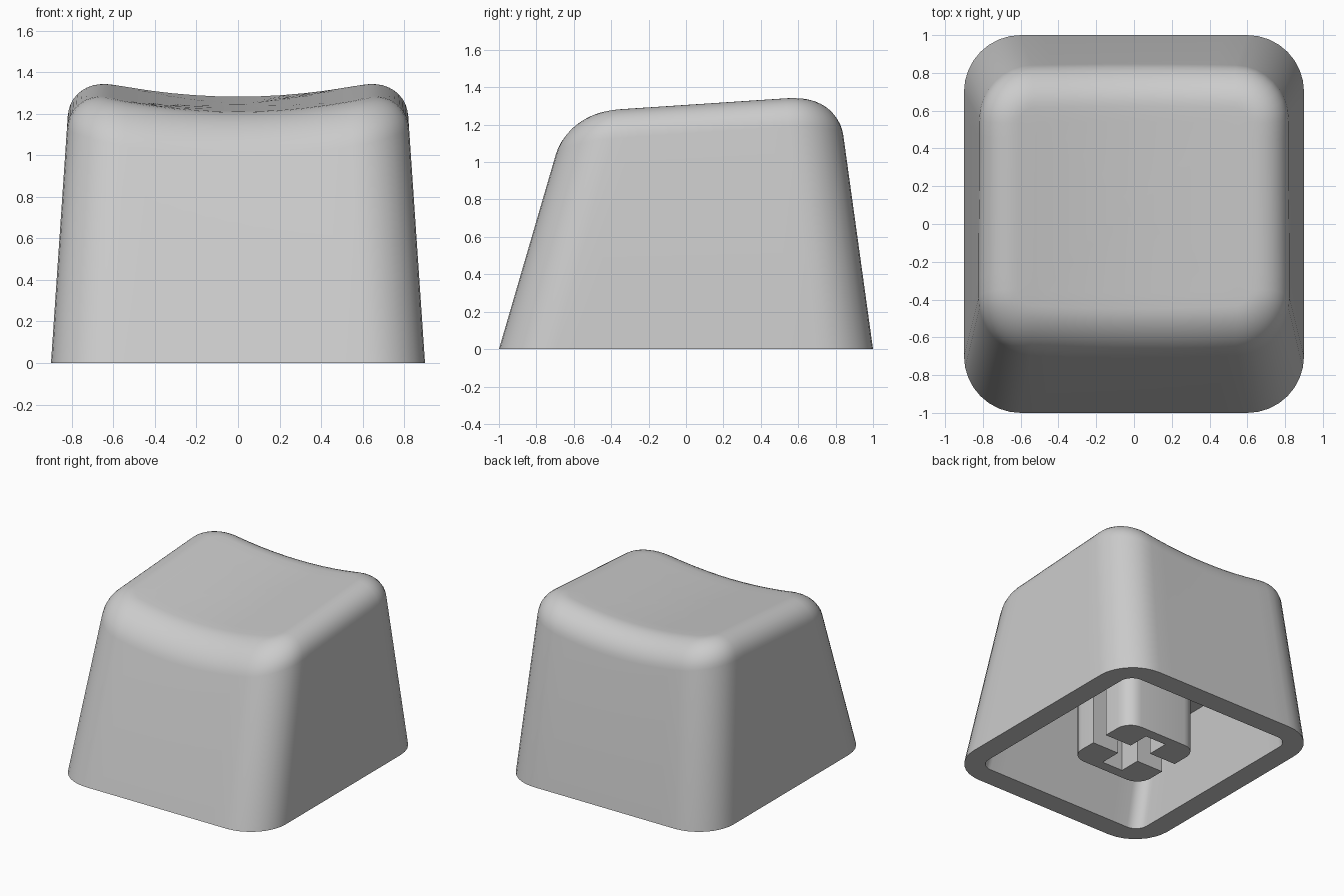
import bpy, bmesh, math

cube = bpy.data.objects.get("Cube")
if cube:
    bpy.data.objects.remove(cube, do_unlink=True)

FILLET = 0.2      # rounding between walls and top
WALL = 0.165      # shell thickness
CEILING = 0.67    # height of the cavity
ARC, SIDE = 8, 10  # segments per corner and per straight side

grey = bpy.data.materials.new("light grey plastic")
grey.use_nodes = True
color = (0.6, 0.6, 0.6, 1)
grey.diffuse_color = color
grey.node_tree.nodes["Principled BSDF"].inputs["Base Color"].default_value = color


def finish(name, bm):
    """Turn a bmesh into a smooth shaded object with sharp edges kept."""
    bmesh.ops.recalc_face_normals(bm, faces=bm.faces)
    mesh = bpy.data.meshes.new(name)
    bm.to_mesh(mesh)
    bm.free()
    mesh.materials.append(grey)
    obj = bpy.data.objects.new(name, mesh)
    bpy.context.collection.objects.link(obj)
    bpy.ops.object.select_all(action='DESELECT')
    obj.select_set(True)
    bpy.context.view_layer.objects.active = obj
    bpy.ops.object.shade_smooth_by_angle(angle=math.radians(35))
    return obj


def dish(x, y):
    """Height of the tilted, scooped top."""
    return 1.24 + 0.067 * y + 0.165 * x * x


def outline(i, z, inset, radius):
    """Point i of the rounded rectangle that the tapered walls make at z."""
    w = 0.9 - 0.068 * z - inset - radius
    front = -1 + 0.292 * z + inset + radius
    back = 1 - 0.139 * z - inset - radius
    corners = [(w, back), (-w, back), (-w, front), (w, front)]
    per = ARC + SIDE
    q, k = divmod(i, per)

    def arc(corner, step):
        a = math.pi / 2 * (corner + step / ARC)
        cx, cy = corners[corner % 4]
        return cx + radius * math.cos(a), cy + radius * math.sin(a)

    if k <= ARC:
        return arc(q, k)
    (ax, ay), (bx, by) = arc(q, ARC), arc(q + 1, 0)
    t = (k - ARC) / SIDE
    return ax + (bx - ax) * t, ay + (by - ay) * t


COUNT = 4 * (ARC + SIDE)


def flat_ring(z, inset, radius):
    return [(*outline(i, z, inset, radius), z) for i in range(COUNT)]


def top_ring(angle):
    """Ring on the rounded edge, measured down from the scooped top."""
    inset = FILLET * (1 - math.cos(angle))
    drop = FILLET * (1 - math.sin(angle))
    ring = []
    for i in range(COUNT):
        z = 1.2
        for _ in range(4):
            x, y = outline(i, z, inset, 0.28 - inset)
            z = dish(x, y) - drop
        ring.append((x, y, z))
    return ring


# Shell: cavity, bottom rim, walls, rounded edge and scooped top in one loft
rings = [flat_ring(CEILING, WALL, 0.1), flat_ring(0, WALL, 0.1), flat_ring(0, 0, 0.3)]
rings += [top_ring(math.pi / 2 * k / 10) for k in range(11)]
edge, mid = rings[-1], 0.09
for s in (0.85, 0.65, 0.45, 0.25, 0.1):
    pts = [(x * s, mid + (y - mid) * s) for x, y, _ in edge]
    rings.append([(x, y, dish(x, y)) for x, y in pts])

bm = bmesh.new()
loops = [[bm.verts.new(p) for p in ring] for ring in rings]
for a, b in zip(loops, loops[1:]):
    for i in range(COUNT):
        j = (i + 1) % COUNT
        bm.faces.new((a[i], a[j], b[j], b[i]))
bm.faces.new(loops[0])
bm.faces.new(loops[-1])
finish("keycap_shell", bm)

# Stem: two C shaped halves that leave a cross shaped socket
HALF, ROUND, SLOT, ARM, ARM_END = 0.32, 0.12, 0.07, 0.09, 0.24
profile = [(HALF, SLOT)]
for corner, sign in ((0, 1), (1, -1)):
    for k in range(7):
        a = math.pi / 2 * (corner + k / 6)
        profile.append((sign * (HALF - ROUND) + ROUND * math.cos(a),
                        HALF - ROUND + ROUND * math.sin(a)))
profile += [(-HALF, SLOT), (-ARM, SLOT), (-ARM, ARM_END), (ARM, ARM_END), (ARM, SLOT)]

for name, side in (("stem_back", 1), ("stem_front", -1)):
    bm = bmesh.new()
    face = bm.faces.new([bm.verts.new((x, side * y, 0)) for x, y in profile])
    ext = bmesh.ops.extrude_face_region(bm, geom=[face])
    up = [v for v in ext["geom"] if isinstance(v, bmesh.types.BMVert)]
    bmesh.ops.translate(bm, verts=up, vec=(0, 0, CEILING + 0.02))
    finish(name, bm)
